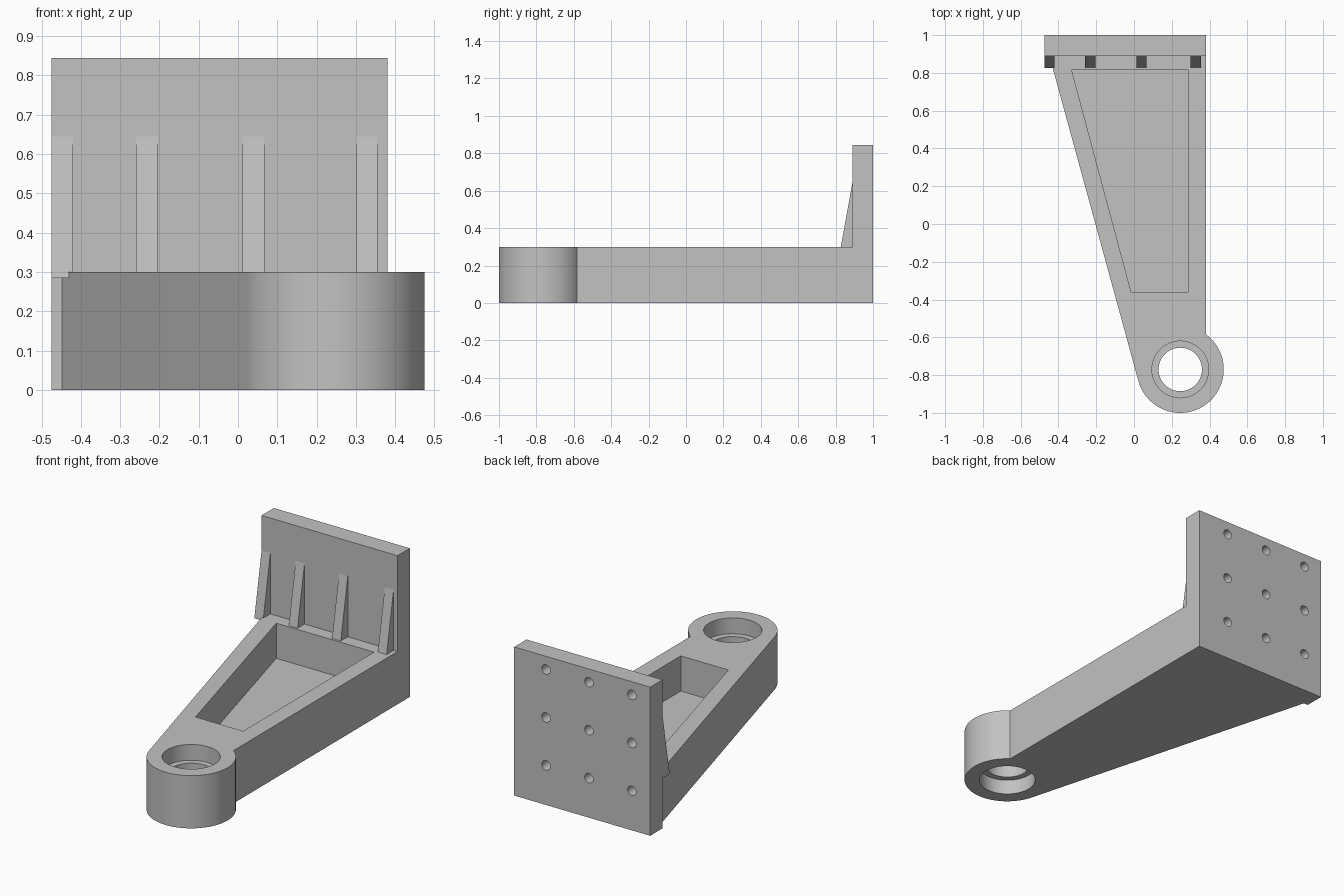
import bpy, bmesh
from math import cos, sin, radians
from mathutils import Vector

cube = bpy.data.objects.get("Cube")
if cube:
    bpy.data.objects.remove(cube, do_unlink=True)

grey = bpy.data.materials.new("machined_grey")
grey.use_nodes = True
grey.diffuse_color = (0.54, 0.54, 0.54, 1)
grey.node_tree.nodes["Principled BSDF"].inputs["Base Color"].default_value = (0.54, 0.54, 0.54, 1)


def prisms(name, outlines, direction):
    """Solid made by sweeping each flat outline along a direction."""
    bm = bmesh.new()
    for outline in outlines:
        face = bm.faces.new([bm.verts.new(p) for p in outline])
        swept = bmesh.ops.extrude_face_region(bm, geom=[face])["geom"]
        verts = [v for v in swept if isinstance(v, bmesh.types.BMVert)]
        bmesh.ops.translate(bm, verts=verts, vec=Vector(direction))
    bmesh.ops.recalc_face_normals(bm, faces=bm.faces)
    mesh = bpy.data.meshes.new(name)
    bm.to_mesh(mesh)
    bm.free()
    mesh.materials.append(grey)
    obj = bpy.data.objects.new(name, mesh)
    bpy.context.collection.objects.link(obj)
    return obj


def arc(cx, cy, r, start, end, steps):
    angles = [radians(start + (end - start) * i / steps) for i in range(steps + 1)]
    return [(cx + r * cos(a), cy + r * sin(a)) for a in angles]


def activate(obj):
    bpy.ops.object.select_all(action='DESELECT')
    obj.select_set(True)
    bpy.context.view_layer.objects.active = obj


def cut(obj, cutter):
    """Subtract the cutter and discard it."""
    cutter.hide_render = True
    mod = obj.modifiers.new("cut", 'BOOLEAN')
    mod.operation = 'DIFFERENCE'
    mod.solver = 'EXACT'
    mod.object = cutter
    activate(obj)
    bpy.ops.object.modifier_apply(modifier=mod.name)
    bpy.data.objects.remove(cutter, do_unlink=True)


def smooth(obj):
    activate(obj)
    bpy.ops.object.shade_smooth_by_angle(angle=radians(30))


left, right = -0.475, 0.38
plate_front, arm_top = 0.89, 0.3
eye_x, eye_y = 0.245, -0.77

# Tapered arm with rounded eye at its tip
outline = arc(eye_x, eye_y, 0.23, 195.3, 414, 56)
outline += [(right, plate_front), (-0.448, plate_front)]
arm = prisms("arm", [[(x, y, 0) for x, y in outline]], (0, 0, arm_top))

# Pocket in the top of the arm
pocket = [(-0.33, 0.815), (0.285, 0.815), (0.285, -0.36), (-0.015, -0.36)]
cut(arm, prisms("pocket_cutter", [[(x, y, 0.1) for x, y in pocket]], (0, 0, 0.4)))

# Eye bore, widened from above and below to leave an inner lip
for radius, low, high in ((0.115, -0.1, 0.4), (0.15, 0.21, 0.4), (0.15, -0.1, 0.085)):
    ring = arc(eye_x, eye_y, radius, 0, 360, 64)[:-1]
    cut(arm, prisms("bore_cutter", [[(x, y, low) for x, y in ring]], (0, 0, high - low)))
smooth(arm)

# Upright mounting plate
base = [(left, plate_front, 0), (right, plate_front, 0), (right, 1, 0), (left, 1, 0)]
plate = prisms("mounting_plate", [base], (0, 0, 0.845))

# Three by three blind bolt holes in the back of the plate
holes = [[(x, 0.93, z) for x, z in arc(hx, hz, 0.027, 0, 360, 24)[:-1]]
         for hx in (-0.36, -0.09, 0.18) for hz in (0.225, 0.497, 0.77)]
cut(plate, prisms("bolt_hole_cutter", holes, (0, 0.2, 0)))
smooth(plate)

# Wedge ribs bracing the plate
wedge = [(0.825, 0.285), (plate_front, 0.285), (plate_front, 0.645)]
for i, x in enumerate((left, -0.26, 0.012, 0.3)):
    prisms(f"rib_{i + 1}", [[(x, y, z) for y, z in wedge]], (0.055, 0, 0))
